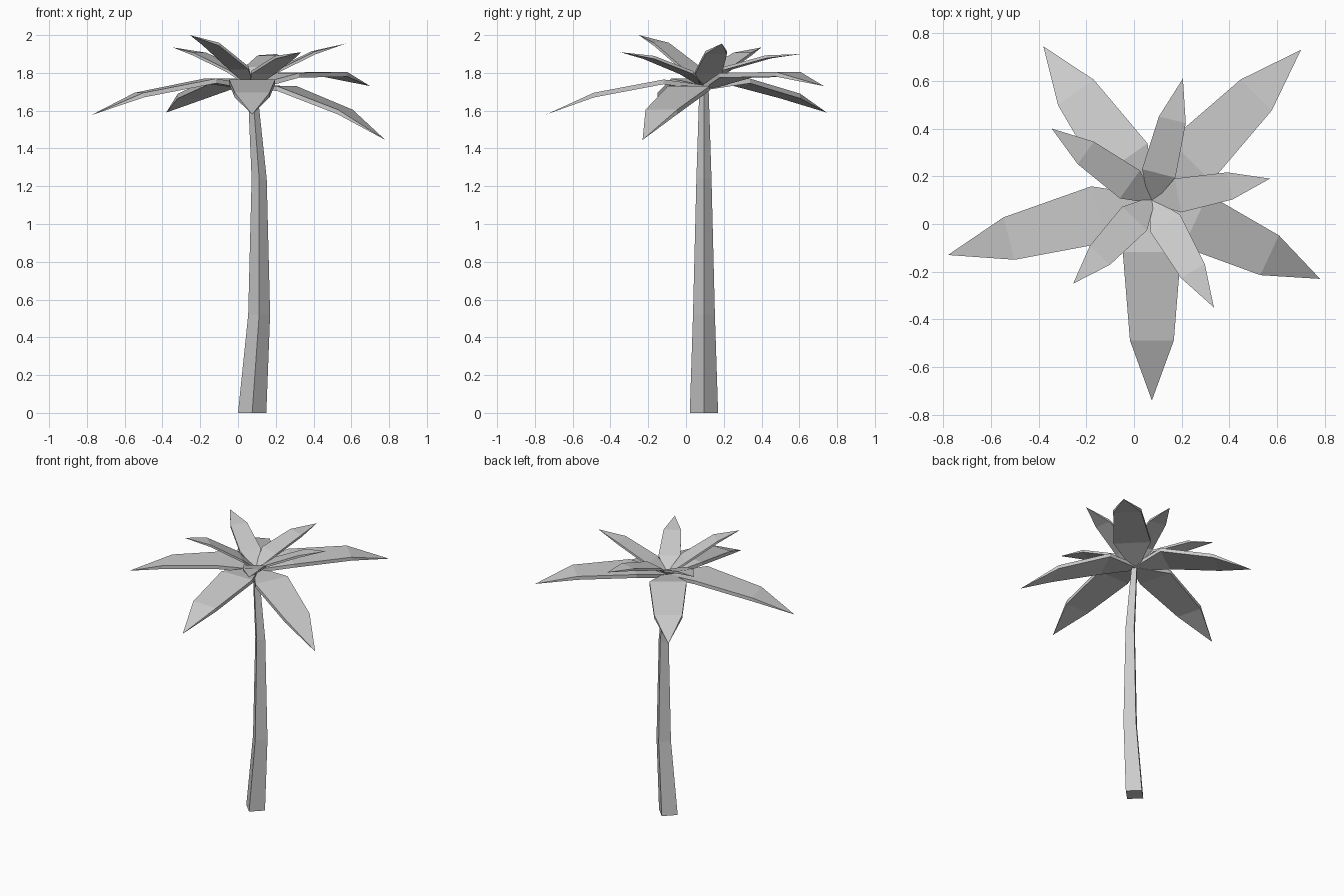
import bpy
import bmesh
from mathutils import Vector

cube = bpy.data.objects.get("Cube")
if cube:
    bpy.data.objects.remove(cube)

grey = bpy.data.materials.new("plain_grey")
grey.use_nodes = True
GREY = (0.6, 0.6, 0.6, 1)
grey.diffuse_color = GREY
grey.node_tree.nodes["Principled BSDF"].inputs["Base Color"].default_value = GREY

CROWN = Vector((0.075, 0.1, 0))


def loft(name, rings, tip=None):
    """Skin four-cornered rings, capping the end or closing it on a tip."""
    bm = bmesh.new()
    loops = [[bm.verts.new(p) for p in ring] for ring in rings]
    bm.faces.new(loops[0])
    for a, b in zip(loops, loops[1:]):
        for i in range(4):
            j = (i + 1) % 4
            bm.faces.new((a[i], a[j], b[j], b[i]))
    last = loops[-1]
    if tip is None:
        bm.faces.new(last)
    else:
        end = bm.verts.new(tip)
        for i in range(4):
            bm.faces.new((last[i], last[(i + 1) % 4], end))
    bmesh.ops.recalc_face_normals(bm, faces=bm.faces)
    mesh = bpy.data.meshes.new(name)
    bm.to_mesh(mesh)
    bm.free()
    mesh.materials.append(grey)
    obj = bpy.data.objects.new(name, mesh)
    bpy.context.collection.objects.link(obj)


def frond(name, tip, mid_z, shoulder_z, widths, stations, thick):
    """A bent leaf blade: narrow root, wide shoulder, narrower bend, point."""
    tip = Vector(tip)
    along = Vector((tip.x, tip.y, 0)) - CROWN
    side = Vector((-along.y, along.x, 0)).normalized()
    rings = []
    for t, w, z in zip(stations, widths, (1.735, shoulder_z, mid_z)):
        top = CROWN + along * t + Vector((0, 0, z))
        low = top - Vector((0, 0, thick))
        rings.append([top + side * w, top - side * w, low - side * w, low + side * w])
    loft(name, rings, tip)


# Trunk: a tapering, slightly bent square post standing corner forward
trunk = []
for x, z, r in [(0.075, 0, 0.075), (0.112, 0.52, 0.058),
                (0.112, 1.24, 0.04), (0.075, 1.735, 0.024)]:
    trunk.append([(x + r, 0.095, z), (x, 0.095 + r, z),
                  (x - r, 0.095, z), (x, 0.095 - r, z)])
loft("trunk", trunk)

# Lower fronds: tip, bend height, shoulder height
lower = {
    "front": ((0.075, -0.74, 1.58), 1.695, 1.765),
    "right": ((-0.78, -0.13, 1.575), 1.695, 1.77),
    "left": ((0.78, -0.23, 1.445), 1.605, 1.73),
    "back_left": ((0.70, 0.73, 1.73), 1.805, 1.80),
    "back_right": ((-0.38, 0.745, 1.59), 1.69, 1.77),
}
for name, (tip, mid_z, shoulder_z) in lower.items():
    frond("lower_frond_" + name, tip, mid_z, shoulder_z,
          (0.02, 0.122, 0.092), (0, 0.26, 0.7), 0.025)

# Upper fronds: smaller and raised
upper = {
    "back": ((0.205, 0.61, 1.90), 1.893, 1.83),
    "left": ((0.57, 0.19, 1.955), 1.915, 1.81),
    "front_left": ((0.335, -0.35, 1.91), 1.89, 1.81),
    "front_right": ((-0.255, -0.25, 2.0), 1.96, 1.835),
    "back_right": ((-0.345, 0.40, 1.935), 1.907, 1.82),
}
for name, (tip, mid_z, shoulder_z) in upper.items():
    frond("upper_frond_" + name, tip, mid_z, shoulder_z,
          (0.015, 0.072, 0.058), (0, 0.22, 0.66), 0.016)
